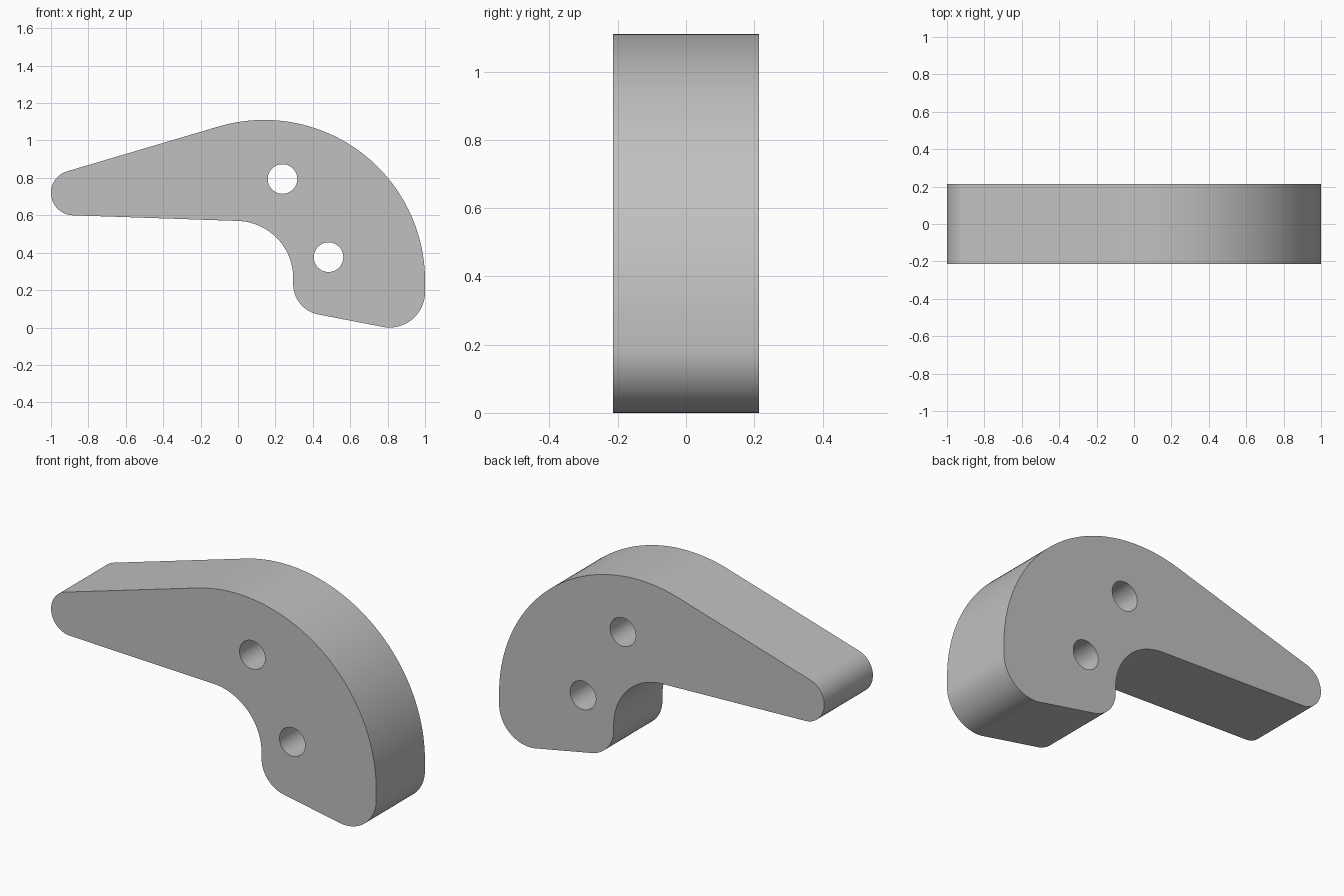
import bpy
import bmesh
from math import cos, sin, radians

if "Cube" in bpy.data.objects:
    bpy.data.objects.remove(bpy.data.objects["Cube"], do_unlink=True)

HALF_DEPTH = 0.214


def arc(cx, cz, radius, start, end, steps):
    """Points on an arc, angles in degrees."""
    angles = [radians(start + (end - start) * i / steps) for i in range(steps + 1)]
    return [(cx + radius * cos(a), cz + radius * sin(a)) for a in angles]


def add_loop(curve, points):
    spline = curve.splines.new('POLY')
    spline.points.add(len(points) - 1)
    for point, (x, z) in zip(spline.points, points):
        point.co = (x, z, 0, 1)
    spline.use_cyclic_u = True


# Outline: tangent arcs joined by straight edges
outline = (
    arc(0.14, 0.25, 0.86, 0, 106.4, 64)             # outer back
    + arc(-0.88, 0.72, 0.12, 106.4, 268, 32)        # rounded tip
    + arc(-0.01, 0.265, 0.305, 88, 0, 32)           # inner hollow
    + arc(0.46, 0.232, 0.165, 180, 259.6, 20)       # inner foot corner
    + arc(0.81, 0.19, 0.19, 259.6, 360, 28)         # outer foot corner
)

# Extruded plate with two through holes
curve = bpy.data.curves.new("lever_profile", 'CURVE')
curve.dimensions = '2D'
curve.fill_mode = 'BOTH'
curve.extrude = HALF_DEPTH
add_loop(curve, outline)
for x, z in ((0.238, 0.794), (0.484, 0.376)):
    add_loop(curve, arc(x, z, 0.079, 0, 360, 48)[:-1])

lever = bpy.data.objects.new("curved_lever", curve)
bpy.context.collection.objects.link(lever)
lever.rotation_euler.x = radians(90)
bpy.ops.object.select_all(action='DESELECT')
lever.select_set(True)
bpy.context.view_layer.objects.active = lever
bpy.ops.object.convert(target='MESH')
lever = bpy.context.object
lever.name = "curved_lever"
bpy.ops.object.transform_apply(location=False, rotation=True, scale=False)

# Weld caps to the walls
bm = bmesh.new()
bm.from_mesh(lever.data)
bmesh.ops.remove_doubles(bm, verts=bm.verts, dist=0.0005)
bmesh.ops.recalc_face_normals(bm, faces=bm.faces)
bm.to_mesh(lever.data)
bm.free()
bpy.ops.object.shade_smooth_by_angle(angle=radians(30))

# Plain grey finish
grey = bpy.data.materials.new("light_grey")
grey.use_nodes = True
colour = (0.53, 0.53, 0.53, 1)
grey.diffuse_color = colour
grey.node_tree.nodes["Principled BSDF"].inputs["Base Color"].default_value = colour
lever.data.materials.clear()
lever.data.materials.append(grey)
